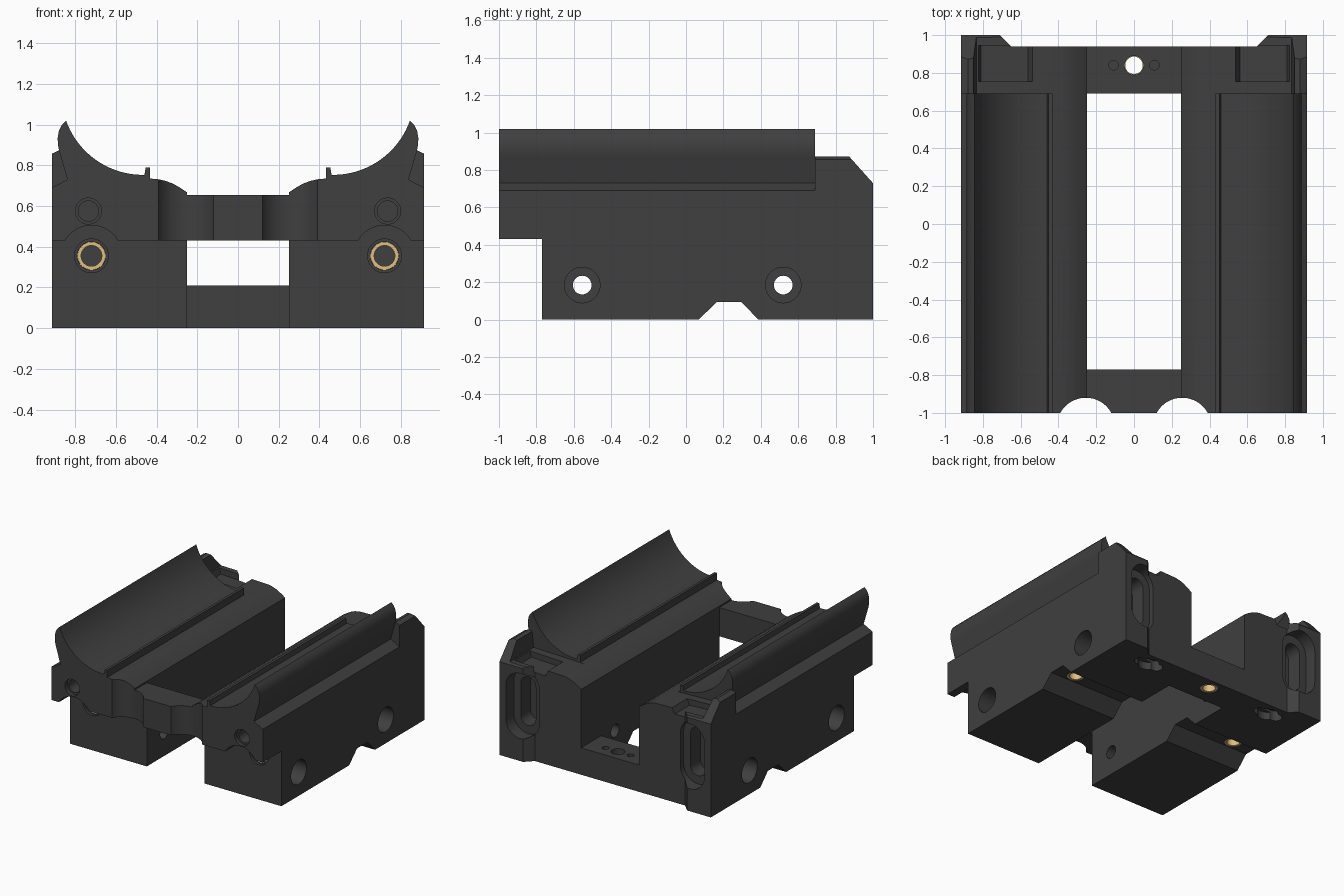
import bpy, bmesh
from math import sin, cos, pi, radians, atan2

if "Cube" in bpy.data.objects:
    bpy.data.objects.remove(bpy.data.objects["Cube"])


def material(name, color):
    m = bpy.data.materials.new(name)
    m.diffuse_color = color
    m.use_nodes = True
    m.node_tree.nodes["Principled BSDF"].inputs["Base Color"].default_value = m.diffuse_color
    return m


CHARCOAL = material("charcoal", (0.05, 0.05, 0.05, 1))
BRASS = material("brass", (0.75, 0.52, 0.22, 1))


def prism(name, pts, axis, a, b, mat=CHARCOAL):
    """Extrude a 2D outline along an axis: x takes (y,z), y takes (x,z), z takes (x,y)."""
    place = {"x": lambda u, v, t: (t, u, v),
             "y": lambda u, v, t: (u, t, v),
             "z": lambda u, v, t: (u, v, t)}[axis]
    bm = bmesh.new()
    lo = [bm.verts.new(place(u, v, a)) for u, v in pts]
    hi = [bm.verts.new(place(u, v, b)) for u, v in pts]
    bm.faces.new(lo)
    bm.faces.new(hi[::-1])
    n = len(pts)
    for i in range(n):
        j = (i + 1) % n
        bm.faces.new((lo[i], hi[i], hi[j], lo[j]))
    bmesh.ops.recalc_face_normals(bm, faces=bm.faces)
    me = bpy.data.meshes.new(name)
    bm.to_mesh(me)
    bm.free()
    me.materials.append(mat)
    ob = bpy.data.objects.new(name, me)
    bpy.context.collection.objects.link(ob)
    return ob


def arc(cx, cy, r, a0, a1, n):
    return [(cx + r * cos(a0 + (a1 - a0) * i / n), cy + r * sin(a0 + (a1 - a0) * i / n))
            for i in range(n + 1)]


def circle(cx, cy, r, n=40):
    return arc(cx, cy, r, 0, 2 * pi, n)[:-1]


def rect(x0, y0, x1, y1):
    return [(x0, y0), (x1, y0), (x1, y1), (x0, y1)]


def slot(cx, cy, w, h):
    """Vertical rounded slot (or horizontal when w > h)."""
    r, d = min(w, h) / 2, abs(h - w) / 2
    if h > w:
        return arc(cx, cy + d, r, 0, pi, 14) + arc(cx, cy - d, r, pi, 2 * pi, 14)
    return arc(cx + d, cy, r, -pi / 2, pi / 2, 14) + arc(cx - d, cy, r, pi / 2, 1.5 * pi, 14)


def combine(ob, other, op="DIFFERENCE"):
    mod = ob.modifiers.new("join", "BOOLEAN")
    mod.operation, mod.solver, mod.object = op, "EXACT", other
    bpy.context.view_layer.objects.active = ob
    bpy.ops.object.modifier_apply(modifier=mod.name)
    bpy.data.objects.remove(other, do_unlink=True)


def cut(pts, axis, a, b):
    combine(body, prism("cutter", pts, axis, a, b))


def flip(pts, s):
    return [(s * x, y) for x, y in pts]


# Rail cross-section: inner shoulder, rib, cradle arc, outer lip, side wall
cx, cz, r = 0.467, 1.154, 0.401
end = atan2(1.02 - cz, 0.845 - cx)
rail = [(0.25, 0), (0.25, 0.667), (0.285, 0.69), (0.32, 0.71), (0.355, 0.723), (0.39, 0.731),
        (0.432, 0.735), (0.432, 0.79), (0.453, 0.79), (0.46, 0.753)]
rail += arc(cx, cz, r, -pi / 2, end, 28)
rail += [(0.866, 0.998), (0.88, 0.97), (0.886, 0.935), (0.885, 0.9), (0.878, 0.868),
         (0.838, 0.73), (0.915, 0.69), (0.915, 0)]

# End wall cross-section with raised outer corners
half = [(0.25, 0.21), (0.25, 0.667), (0.285, 0.69), (0.32, 0.71), (0.355, 0.723), (0.39, 0.731),
        (0.835, 0.745), (0.85, 0.866), (0.88, 0.873), (0.915, 0.857), (0.915, 0)]
wall = half + flip(half, -1)[::-1]

body = prism("cradle_body", wall, "y", 0.69, 1.0)
for s in (1, -1):
    combine(body, prism("rail", flip(rail, s), "y", -1.0, 0.69), "UNION")
combine(body, prism("front_bridge", rect(-0.3, 0.43, 0.3, 0.655), "y", -1.0, -0.77), "UNION")

# Front step, underside groove, end wall chamfer and recessed back face
cut(rect(-1.1, -0.1, -0.77, 0.43), "x", -1.2, 1.2)
cut([(-0.035, -0.1), (0.165, 0.095), (0.295, 0.095), (0.485, -0.1)], "x", -1.2, 1.2)
cut([(0.87, 0.875), (1.1, 0.618), (1.1, 1.2), (0.87, 1.2)], "x", -1.2, 1.2)
cut([(-0.65, 0.94), (0.65, 0.94), (0.77, 1.06), (-0.77, 1.06)], "z", -0.1, 1.2)

# Cross holes with wide outer bores
for y, z in ((-0.555, 0.185), (0.52, 0.185)):
    cut(circle(y, z, 0.05), "x", -1.2, 1.2)
    for s in (1, -1):
        cut(circle(y, z, 0.095), "x", s * 0.75, s * 1.2)

for s in (1, -1):
    # Round front scallops, screw clearance and front bores
    cut(circle(s * 0.255, -1.074, 0.154, 72), "z", -0.1, 1.2)
    cut(circle(s * 0.72, 0.355, 0.15, 64), "y", -1.1, -0.77)
    cut(circle(s * 0.735, 0.575, 0.064), "y", -1.1, -0.97)
    cut(circle(s * 0.735, 0.575, 0.05), "y", -1.1, -0.85)
    cut(circle(s * 0.72, 0.355, 0.083), "y", -0.8, -0.75)
    cut(circle(s * 0.72, 0.355, 0.07), "y", -0.8, -0.56)
    # Stepped slots in the back
    cut(slot(s * 0.735, 0.43, 0.25, 0.51), "y", 0.9, 1.1)
    cut(slot(s * 0.735, 0.43, 0.13, 0.38), "y", 0.78, 1.1)
    # Sloped top pocket of the end wall
    cut(flip([(0.53, 0.75), (0.56, 0.69), (0.81, 0.70), (0.835, 0.78)], s), "y", 0.755, 0.945)
    # Underside pockets and insert holes in the groove
    cut(slot(s * 0.56, 0.83, 0.24, 0.09), "z", -0.1, 0.08)
    cut(circle(s * 0.56, 0.83, 0.075), "z", -0.1, 0.06)
    cut(circle(s * 0.74, 0.23, 0.065), "z", -0.1, 0.24)
    # Small pin holes beside the centre hole
    cut(circle(s * 0.108, 0.84, 0.025, 24), "z", 0.14, 0.3)

# Centre through hole with insert seat
cut(circle(0, 0.84, 0.05), "z", -0.1, 0.3)
cut(circle(0, 0.84, 0.065), "z", -0.1, 0.12)


# Brass threaded inserts
def insert(name, u, v, rad, axis, a, b):
    ring = prism(name, circle(u, v, rad), axis, a, b, BRASS)
    combine(ring, prism("bore", circle(u, v, rad - 0.018), axis, a - 0.1, b + 0.1, BRASS))
    return ring


parts = [body, insert("centre_insert", 0, 0.84, 0.064, "z", 0.005, 0.11)]
for s, side in ((1, "right"), (-1, "left")):
    parts.append(insert("front_insert_" + side, s * 0.72, 0.355, 0.069, "y", -0.755, -0.6))
    parts.append(insert("groove_insert_" + side, s * 0.74, 0.23, 0.064, "z", 0.1, 0.22))

# Smooth curves, keep machined edges sharp
bpy.ops.object.select_all(action="DESELECT")
for ob in parts:
    ob.select_set(True)
bpy.context.view_layer.objects.active = body
bpy.ops.object.shade_smooth_by_angle(angle=radians(22))
